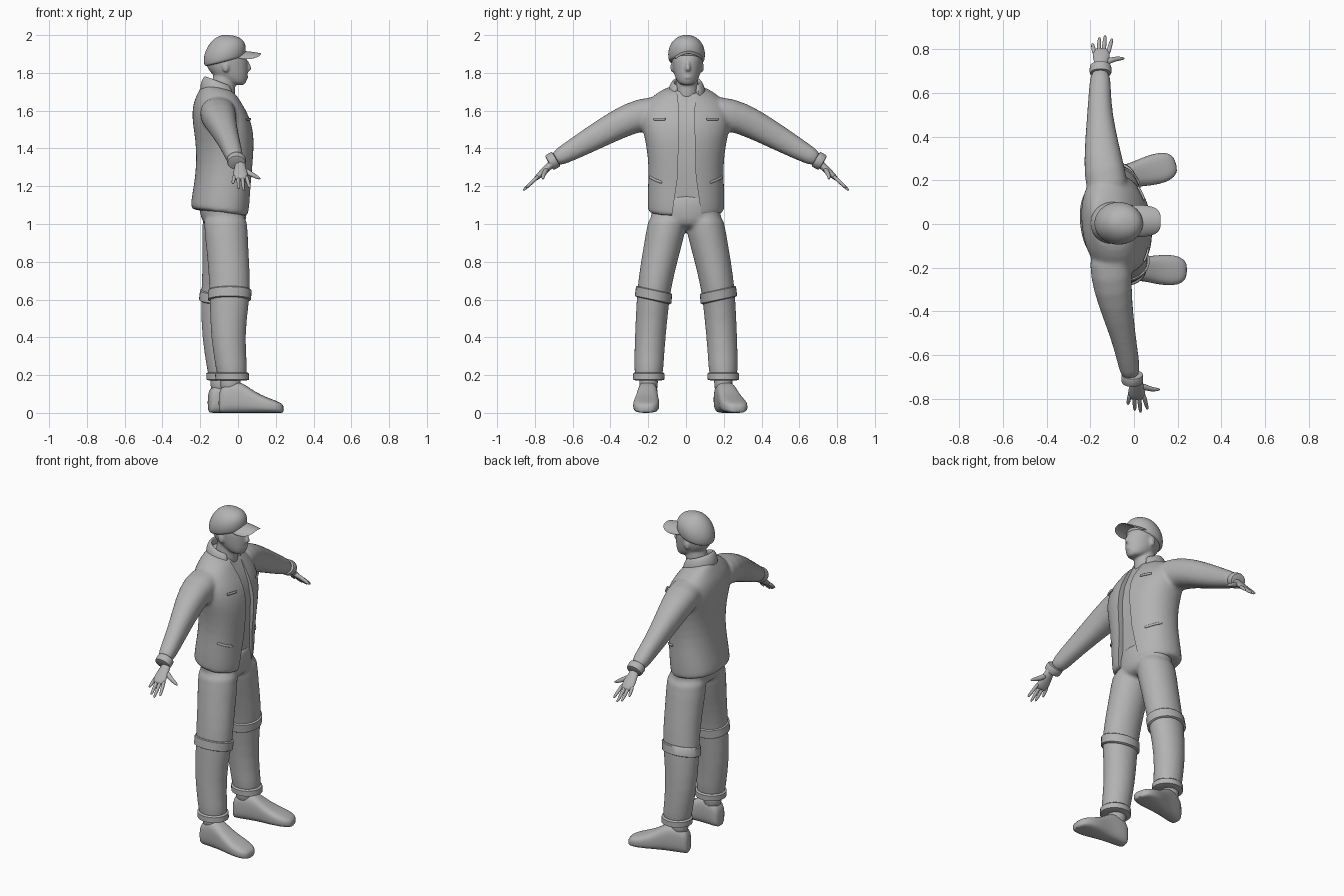
import bpy, bmesh, math
from mathutils import Vector as V

if "Cube" in bpy.data.objects:
    bpy.data.objects.remove(bpy.data.objects["Cube"])

grey = bpy.data.materials.new("plain grey")
grey.diffuse_color = (0.45, 0.45, 0.45, 1)
grey.use_nodes = True
grey.node_tree.nodes["Principled BSDF"].inputs["Base Color"].default_value = grey.diffuse_color


def activate(ob):
    bpy.ops.object.select_all(action='DESELECT')
    ob.select_set(True)
    bpy.context.view_layer.objects.active = ob


def finish(ob, angle=45):
    activate(ob)
    for m in list(ob.modifiers):
        bpy.ops.object.modifier_apply(modifier=m.name)
    bpy.ops.object.shade_smooth_by_angle(angle=math.radians(angle))


def add_loft(bm, sections, n=24, e=1.0, phase=0.0):
    """Skin closed rings; each section is (centre, half axis u, half axis v)."""
    def p(a):
        return math.copysign(abs(a) ** e, a)
    rings = []
    for c, u, v in sections:
        angs = [phase + 2 * math.pi * i / n for i in range(n)]
        rings.append([bm.verts.new(V(c) + V(u) * p(math.cos(a)) + V(v) * p(math.sin(a))) for a in angs])
    for r, s in zip(rings, rings[1:]):
        for i in range(n):
            j = (i + 1) % n
            bm.faces.new((r[i], r[j], s[j], s[i]))
    bm.faces.new(rings[0])
    bm.faces.new(rings[-1])


def make(name, lofts, n=24, e=1.0, phase=0.0, sub=1, blend=0.0, done=True):
    """Object from several lofts; blend fuses them into one smooth skin."""
    bm = bmesh.new()
    for s in lofts:
        add_loft(bm, s, n, e, phase)
    bmesh.ops.recalc_face_normals(bm, faces=bm.faces)
    me = bpy.data.meshes.new(name)
    bm.to_mesh(me)
    bm.free()
    me.materials.append(grey)
    ob = bpy.data.objects.new(name, me)
    bpy.context.collection.objects.link(ob)
    if sub:
        ob.modifiers.new("Subdivide", 'SUBSURF').levels = sub
    if blend:
        r = ob.modifiers.new("Fuse", 'REMESH')
        r.mode, r.voxel_size = 'VOXEL', blend
        s = ob.modifiers.new("Relax", 'SMOOTH')
        s.factor, s.iterations = 0.5, 6
    if done:
        finish(ob)
    return ob


def level(rows, tilt=0.0, twist=0.0, roll=0.0):
    """Rows (z, cx, cy, rx, ry) -> near-horizontal sections."""
    return [((cx, cy, z), (rx, 0, tilt), (twist, ry, roll)) for z, cx, cy, rx, ry in rows]


def tube(rows):
    """Rows (x, y, z, width along x, thickness) -> sections across a path."""
    pts = [V(r[:3]) for r in rows]
    out = []
    for i, r in enumerate(rows):
        d = (pts[min(i + 1, len(pts) - 1)] - pts[max(i - 1, 0)]).normalized()
        v = d.cross(V((1, 0, 0))).normalized()
        out.append((pts[i], v.cross(d).normalized() * r[3], v * r[4]))
    return out


def ball(c, rx, ry, rz):
    return [((c[0], c[1], c[2] + rz * math.sin(t)), (rx * math.cos(t), 0, 0), (0, ry * math.cos(t), 0))
            for t in [math.radians(a) for a in range(-80, 81, 20)]]


# Jacket body with both sleeves fused in
body = level([(1.055, -.098, 0, .149, .2), (1.07, -.098, 0, .152, .203), (1.12, -.092, 0, .153, .205),
              (1.2, -.083, 0, .147, .203), (1.3, -.073, 0, .146, .198), (1.42, -.07, 0, .153, .212),
              (1.5, -.078, 0, .16, .232), (1.58, -.09, 0, .153, .24), (1.64, -.1, 0, .13, .215),
              (1.69, -.102, 0, .1, .16), (1.73, -.107, 0, .075, .085)], tilt=-.02, twist=-.02)
sleeve_y = [.1, .24, .35, .5, .62, .71]
sleeve_z = [1.595, 1.58, 1.535, 1.45, 1.382, 1.332]
sleeve_r = [(.1, .09), (.095, .088), (.08, .08), (.058, .067), (.05, .053), (.046, .042)]
sleeve_x = {1: [-.11, -.135, -.147, -.157, -.156, -.153], -1: [-.11, -.105, -.088, -.052, -.027, -.012]}
sleeves = [tube([(x, s * y, z, *r) for x, y, z, r in zip(sleeve_x[s], sleeve_y, sleeve_z, sleeve_r)])
           for s in (1, -1)]
jacket = make("jacket", [body] + sleeves, e=.88, blend=.01, done=False)

# Open front of the jacket, cut as a shallow channel
channel = [(1.0, .02, .085), (1.1, .028, .07), (1.25, .042, .048), (1.45, .052, .043), (1.55, .038, .04),
           (1.62, .01, .042), (1.68, -.022, .05), (1.76, -.05, .055)]
k = math.sqrt(2)
cutter = make("opening_cutter", [[(((a + .2) / 2, .004, z), ((.2 - a) / 2 * k, 0, 0), (0, w * k, 0))
                                  for z, a, w in channel]], n=4, phase=math.pi / 4, sub=0)
cut = jacket.modifiers.new("Opening", 'BOOLEAN')
cut.operation, cut.object = 'DIFFERENCE', cutter
finish(jacket)
bpy.data.objects.remove(cutter)

# Collar wrapped around the neck, open at the front
collar = []
for a in range(40, 321, 14):
    c, s = math.cos(math.radians(a)), math.sin(math.radians(a))
    collar.append(((-.1 + .083 * c, .004 + .082 * s, 1.718 - .028 * c), (-.01 * c, -.01 * s, .038),
                   (.014 * c, .014 * s, 0)))
make("collar", [collar], n=12)

# Sleeve cuffs and hands
for s, side in ((1, "left"), (-1, "right")):
    cx = -.153 if s > 0 else -.008
    make(side + "_sleeve_cuff", [tube([(cx, s * .685, 1.346, .048, .043), (cx, s * .69, 1.343, .051, .046),
                                       (cx, s * .722, 1.325, .05, .045), (cx, s * .727, 1.322, .046, .041)])])
    hx = -.15 if s > 0 else .012

    def hand_z(y):
        return 1.31 - (y - .72) * .93
    parts = [tube([(hx, s * y, hand_z(y), w, t) for y, w, t in
                   ((.69, .028, .022), (.725, .029, .021), (.755, .04, .019), (.785, .043, .015), (.802, .035, .01))])]
    for base, tip, end in ((-.03, -.04, .825), (-.011, -.008, .853), (.01, .018, .862), (.03, .05, .848)):
        parts.append(tube([(hx + base + (tip - base) * f, s * (.775 + (end - .775) * f),
                            hand_z(.775 + (end - .775) * f), r, r)
                           for f, r in ((0, .011), (.5, .0105), (.9, .008), (1, .004))]))
    parts.append(tube([(hx + .01, s * .735, 1.292, .018, .016), (hx + .05, s * .752, 1.268, .015, .013),
                       (hx + .085, s * .757, 1.25, .011, .01), (hx + .108, s * .757, 1.238, .005, .005)]))
    make(side + "_hand", parts, n=10)

# Trousers: pelvis and two legs fused together
leg_rows = [(1.08, -.07, .09, .12, .105), (.95, -.063, .108, .115, .105), (.8, -.05, .143, .11, .097),
            (.66, -.043, .168, .11, .09), (.58, -.046, .176, .104, .087), (.4, -.055, .19, .091, .082),
            (.24, -.034, .197, .084, .078), (.17, -.03, .198, .082, .076)]


def leg_row(z, s, grow=0.0):
    for a, b in zip(leg_rows, leg_rows[1:]):
        if b[0] <= z <= a[0]:
            f = (a[0] - z) / (a[0] - b[0])
            _, x, y, rx, ry = [p + (q - p) * f for p, q in zip(a, b)]
            shift = -.047 * min(1, (1.1 - z) / .5) if s > 0 else 0
            return (z, x + shift, s * y, rx + grow, ry + grow)


pelvis = level([(1.18, -.08, 0, .12, .17), (1.1, -.08, 0, .13, .185), (1.02, -.075, 0, .122, .19),
                (.97, -.07, 0, .09, .16)])
legs = [level([leg_row(r[0], s) for r in leg_rows]) for s in (1, -1)]
make("trousers", [pelvis] + legs, blend=.01)

for s, side in ((1, "left"), (-1, "right")):
    # Knee bands, trouser hems and ankles
    make(side + "_knee_band", [level([leg_row(z, s, g) for z, g in
                                      ((.652, .001), (.648, .006), (.6, .009), (.595, .001))], roll=.02 * s)],
         n=32, sub=0)
    make(side + "_trouser_hem", [level([leg_row(z, s, g) for z, g in
                                        ((.215, -.002), (.208, .006), (.176, .007), (.171, -.01))])], n=32, sub=0)
    ax = -.092 if s > 0 else -.04
    make(side + "_ankle", [level([(.22, ax, s * .198, .055, .05), (.16, ax, s * .198, .056, .05),
                                  (.1, ax, s * .198, .05, .045)])])
    # Shoes, lofted from heel to toe
    heel, toe = (V((-.157, .185, 0)), V((.193, .275, 0))) if s > 0 else (V((-.103, -.198, 0)), V((.243, -.215, 0)))
    across = (toe - heel).normalized().cross(V((0, 0, 1)))
    shoe = [(heel.lerp(toe, t) + V((0, 0, h / 2)), across * w, (0, 0, h / 2)) for t, w, h in
            ((0, .032, .1), (.05, .048, .145), (.2, .053, .168), (.36, .055, .162), (.5, .06, .125),
             (.65, .069, .095), (.82, .071, .072), (.94, .057, .056), (1, .03, .04))]
    make(side + "_shoe", [shoe], e=.68)

# Head, neck, nose, ears and lips
skull = level([(1.735, .008, .006, .022, .03), (1.75, -.012, .006, .057, .05), (1.78, -.037, .006, .089, .066),
               (1.82, -.055, .006, .108, .076), (1.86, -.06, .006, .113, .081), (1.92, -.065, .006, .1, .085)])
neck = level([(1.64, -.09, .004, .075, .07), (1.7, -.082, .004, .066, .062), (1.76, -.073, .005, .062, .058),
              (1.83, -.07, .005, .06, .056)])
nose = level([(1.868, .044, .01, .01, .008), (1.84, .05, .01, .016, .011), (1.818, .052, .01, .024, .016),
              (1.808, .046, .01, .016, .014)])
make("head", [skull, neck, nose, ball((.036, .008, 1.777), .019, .026, .011),
              ball((.018, .006, 1.748), .022, .026, .014),
              ball((-.065, .085, 1.83), .018, .01, .028), ball((-.065, -.073, 1.83), .018, .01, .028)],
     blend=.006)

# Cap crown and arched visor
make("cap_crown", [[((-.07, .003, 1.897 + .104 * math.sin(t)), (.112 * math.cos(t), 0, .03 * math.cos(t) ** 2),
                     (0, .098 * math.cos(t), 0)) for t in [math.radians(a) for a in range(-24, 89, 8)]]], n=32)
visor = []
for i in range(-8, 9):
    t = i / 8
    end = .03 + .094 * math.sqrt(max(0, 1 - abs(t * .99) ** 3.5))
    visor.append(((end / 2 - .015, .014 + .074 * t, 1.91 - .032 * t * t), (end / 2 + .015, 0, -.008), (0, 0, .005)))
make("cap_visor", [visor], n=16)

# Pocket edges on the jacket front
for z, cx, rx, ry, a0, a1, side, drop in [(1.555, -.086, .155, .238, s * 24, s * 44, s, 0) for s in (1, -1)] + \
        [(1.235, -.08, .147, .201, s * 36, s * 72, s, .03) for s in (1, -1)]:
    path = []
    for i in range(7):
        a = math.radians(a0 + (a1 - a0) * i / 6)
        c, s = [math.copysign(abs(q) ** .88, q) for q in (math.cos(a), math.sin(a))]
        path.append(((cx + rx * c - .02 * s, ry * s, z + drop * (i / 6 - .5)), (.006 * c, .006 * s, 0), (0, 0, .008)))
    make("pocket_edge", [path], n=8)
